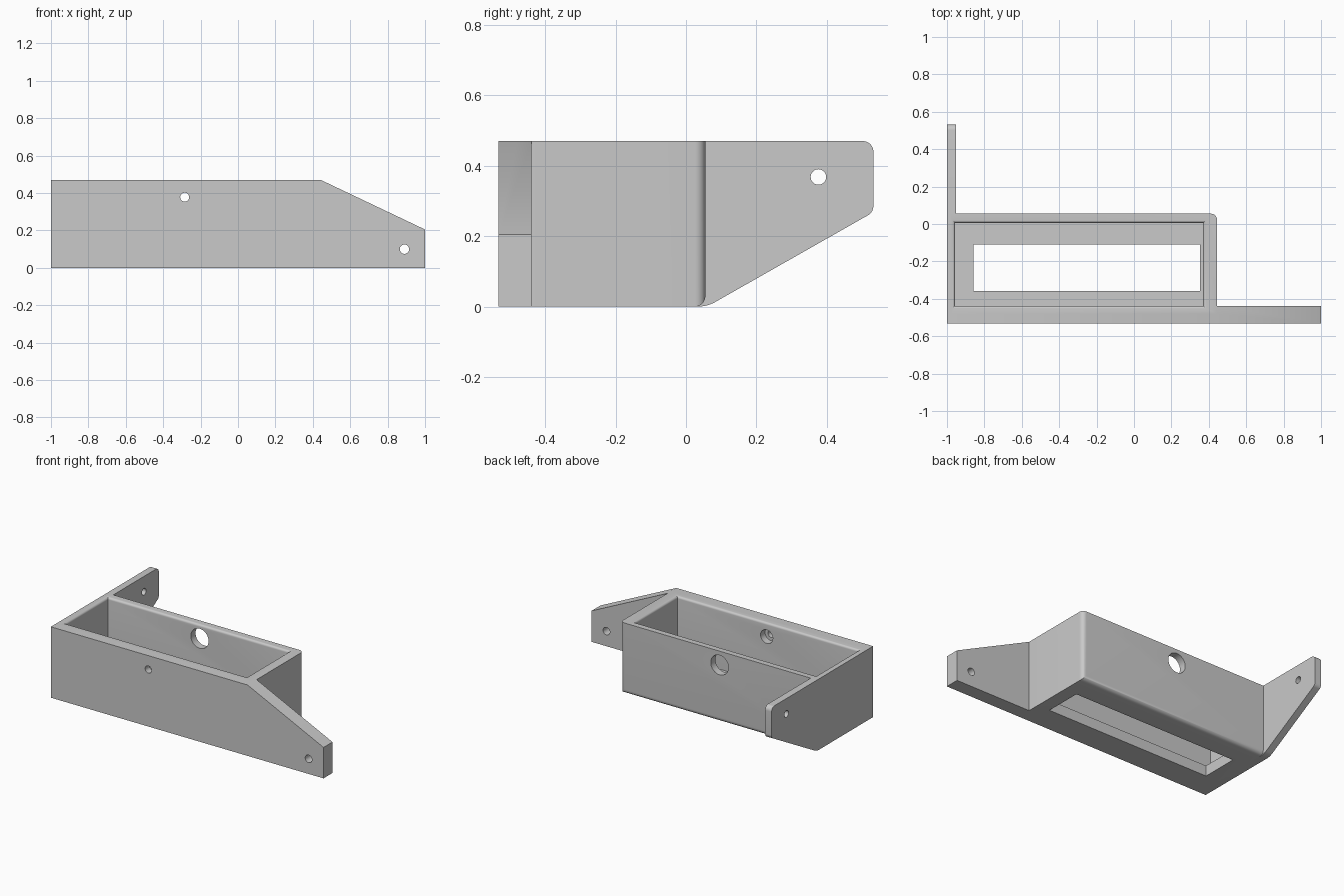
import bpy, bmesh, math
from mathutils import Vector

cube = bpy.data.objects.get("Cube")
if cube:
    bpy.data.objects.remove(cube, do_unlink=True)

H = 0.47          # overall height
FLOOR = 0.07      # tray floor thickness
COLOUR = (0.585, 0.585, 0.585, 1)

grey = bpy.data.materials.new("plain grey")
grey.use_nodes = True
grey.diffuse_color = COLOUR
grey.node_tree.nodes["Principled BSDF"].inputs["Base Color"].default_value = COLOUR


def finish(name, bm):
    bmesh.ops.recalc_face_normals(bm, faces=bm.faces)
    mesh = bpy.data.meshes.new(name)
    bm.to_mesh(mesh)
    bm.free()
    mesh.materials.append(grey)
    ob = bpy.data.objects.new(name, mesh)
    bpy.context.collection.objects.link(ob)
    return ob


def loft(name, rings):
    """Closed solid through a stack of equal-length rings."""
    bm = bmesh.new()
    rows = [[bm.verts.new(p) for p in ring] for ring in rings]
    n = len(rows[0])
    for a, b in zip(rows, rows[1:]):
        for i in range(n):
            j = (i + 1) % n
            bm.faces.new((a[i], a[j], b[j], b[i]))
    bm.faces.new(rows[0])
    bm.faces.new(rows[-1])
    return finish(name, bm)


def rect(x0, x1, y0, y1, z, grow=0):
    x0, x1, y0, y1 = x0 - grow, x1 + grow, y0 - grow, y1 + grow
    return [(x0, y0, z), (x1, y0, z), (x1, y1, z), (x0, y1, z)]


def rounded(corners, steps=8):
    """Outline from (u, v, radius) corners, with arcs where radius > 0."""
    out = []
    for i, (u, v, r) in enumerate(corners):
        p = Vector((u, v))
        if r == 0:
            out.append(p)
            continue
        a = (Vector(corners[i - 1][:2]) - p).normalized()
        b = (Vector(corners[(i + 1) % len(corners)][:2]) - p).normalized()
        half = a.angle(b) / 2
        centre = p + (a + b).normalized() * (r / math.sin(half))
        start = p + a * (r / math.tan(half)) - centre
        end = p + b * (r / math.tan(half)) - centre
        for k in range(steps + 1):
            out.append(centre + start.lerp(end, k / steps).normalized() * r)
    return out


def hole(body, axis, u, z, r, a, b, sides=40):
    """Round hole along x or y from a to b."""
    ring = [(u + r * math.cos(t), z + r * math.sin(t))
            for t in (2 * math.pi * k / sides for k in range(sides))]
    place = (lambda p, d: (p[0], d, p[1])) if axis == "y" else (lambda p, d: (d, p[0], p[1]))
    combine(body, loft("hole_cutter", [[place(p, d) for p in ring] for d in (a, b)]), "DIFFERENCE")


def combine(body, other, operation):
    mod = body.modifiers.new(operation.title(), "BOOLEAN")
    mod.operation = operation
    mod.solver = "EXACT"
    mod.object = other
    bpy.ops.object.select_all(action="DESELECT")
    bpy.context.view_layer.objects.active = body
    body.select_set(True)
    bpy.ops.object.modifier_apply(modifier=mod.name)
    bpy.data.objects.remove(other, do_unlink=True)


# Front plate with the tapering ear on the left
front = [(-1, 0), (1, 0), (1, 0.205), (0.443, H), (-1, H)]
body = loft("mounting_bracket", [[(x, y, z) for x, z in front] for y in (-0.532, -0.438)])

# Tray block, with rounded back corner and rounded back lower edge
bm = bmesh.new()
low = [bm.verts.new(p) for p in rect(-0.98, 0.443, -0.48, 0.055, 0)]
high = [bm.verts.new(p) for p in rect(-0.98, 0.443, -0.48, 0.055, H)]
bm.faces.new(low)
bm.faces.new(high)
for i in range(4):
    j = (i + 1) % 4
    bm.faces.new((low[i], low[j], high[j], high[i]))
edges = [bm.edges.get((low[2], high[2])), bm.edges.get((low[2], low[3]))]
bmesh.ops.bevel(bm, geom=edges, offset=0.03, segments=8, profile=0.5, affect="EDGES")
combine(body, finish("tray_block", bm), "UNION")

# Right side plate with its ear reaching backwards
side = rounded([(-0.532, 0, 0), (0.06, 0, 0.1), (0.532, 0.268, 0.03), (0.532, H, 0.03), (-0.532, H, 0)])
combine(body, loft("side_plate", [[(x, p.x, p.y) for p in side] for x in (-1, -0.953)]), "UNION")

# Tray cavity with a softly rounded rim
inner, r = (-0.957, 0.37, -0.438, 0.006), 0.015
rings = [rect(*inner, FLOOR)]
for k in range(7):
    t = math.pi / 2 * k / 6
    rings.append(rect(*inner, H - r + r * math.sin(t), r * (1 - math.cos(t))))
rings.append(rect(*inner, H + 0.1, r))
combine(body, loft("cavity_cutter", rings), "DIFFERENCE")

# Slot through the floor
slot = (-0.857, 0.353, -0.358, -0.11)
combine(body, loft("slot_cutter", [rect(*slot, z) for z in (-0.1, 0.2)]), "DIFFERENCE")

# Screw holes, the counterbore behind the front one, and the access hole at the back
hole(body, "y", -0.285, 0.378, 0.024, -0.6, -0.4)
hole(body, "y", -0.285, 0.378, 0.045, -0.485, -0.4)
hole(body, "y", -0.285, 0.378, 0.065, -0.05, 0.1)
hole(body, "y", 0.89, 0.1, 0.025, -0.6, -0.4)
hole(body, "x", 0.376, 0.368, 0.022, -1.1, -0.9)

bpy.ops.object.shade_smooth_by_angle(angle=math.radians(30))
